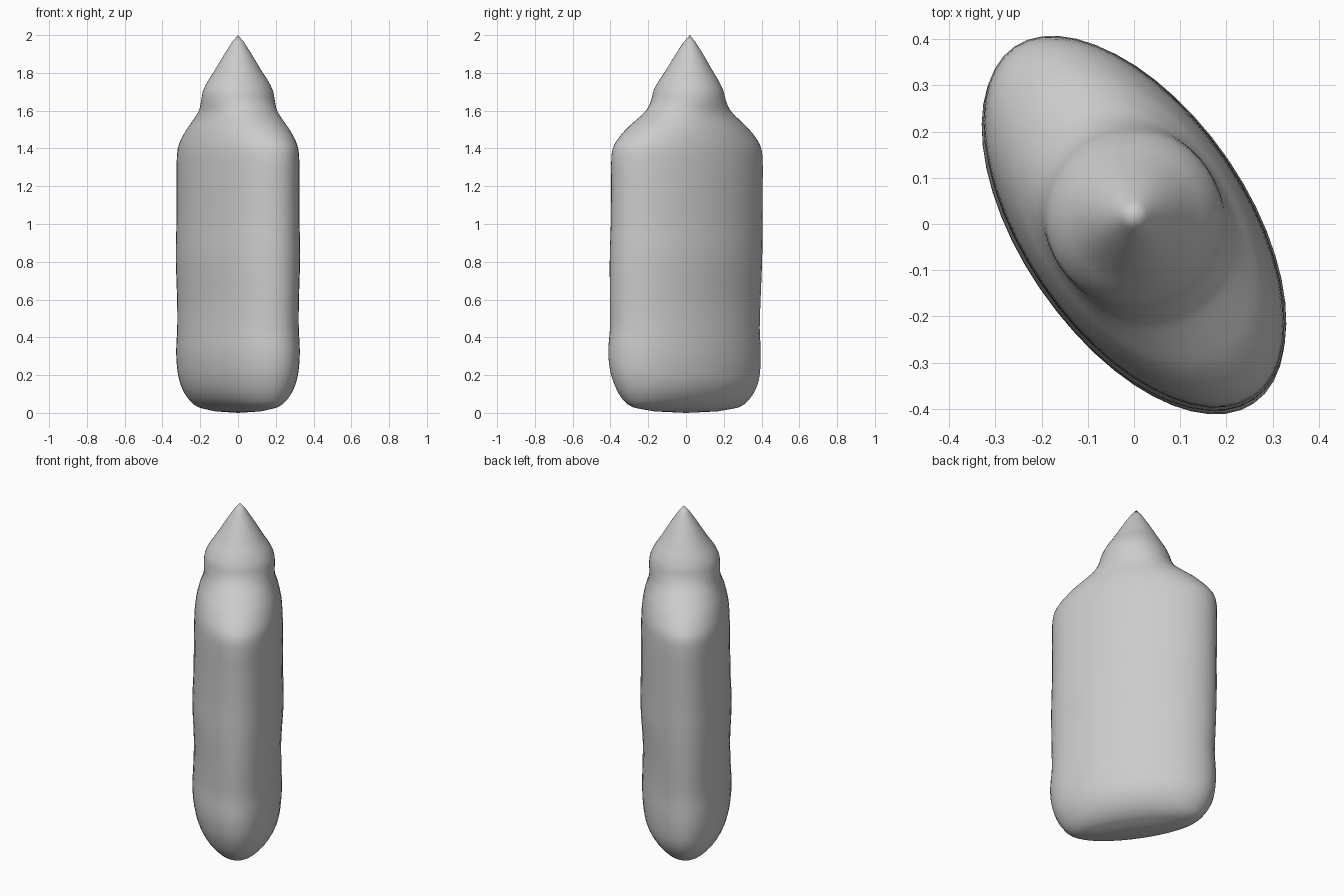
import bpy, bmesh, math
from mathutils import Vector

if "Cube" in bpy.data.objects:
    bpy.data.objects.remove(bpy.data.objects["Cube"])

SIDES = 48
ANGLE = math.radians(124.3)               # direction of the wide axis
WIDE = Vector((math.cos(ANGLE), math.sin(ANGLE), 0))
THIN = Vector((math.sin(ANGLE), -math.cos(ANGLE), 0))

# Body profile: height, half width, half thickness, centre y
PROFILE = [
    (0.008, 0.200, 0.050, 0.0), (0.030, 0.330, 0.120, 0.0),
    (0.080, 0.395, 0.180, 0.0), (0.150, 0.435, 0.218, 0.0),
    (0.230, 0.455, 0.235, -0.005), (0.330, 0.460, 0.242, -0.008),
    (0.450, 0.452, 0.238, -0.006), (0.600, 0.456, 0.236, -0.004),
    (0.830, 0.459, 0.247, 0.0), (1.000, 0.457, 0.242, 0.003),
    (1.200, 0.457, 0.241, 0.005), (1.350, 0.457, 0.238, 0.005),
    (1.420, 0.440, 0.232, 0.006), (1.500, 0.368, 0.216, 0.008),
    (1.550, 0.303, 0.200, 0.010), (1.600, 0.238, 0.191, 0.012),
    (1.650, 0.203, 0.192, 0.013), (1.700, 0.187, 0.187, 0.013),
    (1.750, 0.163, 0.165, 0.014), (1.800, 0.132, 0.132, 0.016),
    (1.900, 0.072, 0.072, 0.018), (1.965, 0.030, 0.030, 0.019),
]


def smooth_rows(rows, steps=3):
    """Catmull-Rom interpolation between the profile rows."""
    out = []
    for i in range(len(rows) - 1):
        p0, p1 = rows[max(i - 1, 0)], rows[i]
        p2, p3 = rows[i + 1], rows[min(i + 2, len(rows) - 1)]
        h = p2[0] - p1[0]
        h0, h3 = (p2[0] - p0[0]), (p3[0] - p1[0])
        for s in range(steps):
            t = s / steps
            row = [p1[0] + h * t]
            for k in range(1, 4):
                m1 = (p2[k] - p0[k]) / h0 * h
                m2 = (p3[k] - p1[k]) / h3 * h
                row.append((2*t**3 - 3*t**2 + 1) * p1[k] + (t**3 - 2*t**2 + t) * m1
                           + (3*t**2 - 2*t**3) * p2[k] + (t**3 - t**2) * m2)
            out.append(row)
    out.append(list(rows[-1]))
    return out


# Elliptical rings lofted from rounded base to pointed tip
bm = bmesh.new()
rings = []
for z, a, b, cy in smooth_rows(PROFILE):
    ring = []
    for i in range(SIDES):
        t = 2 * math.pi * i / SIDES
        ring.append(bm.verts.new(WIDE * a * math.cos(t) - THIN * b * math.sin(t)
                                 + Vector((0, cy, z))))
    rings.append(ring)
base = bm.verts.new((0, 0, 0))
tip = bm.verts.new((0, 0.02, 2))
for i in range(SIDES):
    j = (i + 1) % SIDES
    for lo, hi in zip(rings, rings[1:]):
        bm.faces.new((lo[i], lo[j], hi[j], hi[i]))
    bm.faces.new((base, rings[0][j], rings[0][i]))
    bm.faces.new((tip, rings[-1][i], rings[-1][j]))
bmesh.ops.recalc_face_normals(bm, faces=bm.faces)
mesh = bpy.data.meshes.new("pointed_body")
bm.to_mesh(mesh)
bm.free()
body = bpy.data.objects.new("pointed_body", mesh)
bpy.context.collection.objects.link(body)
bpy.context.view_layer.objects.active = body
body.select_set(True)
bpy.ops.object.shade_smooth_by_angle(angle=math.radians(40))
